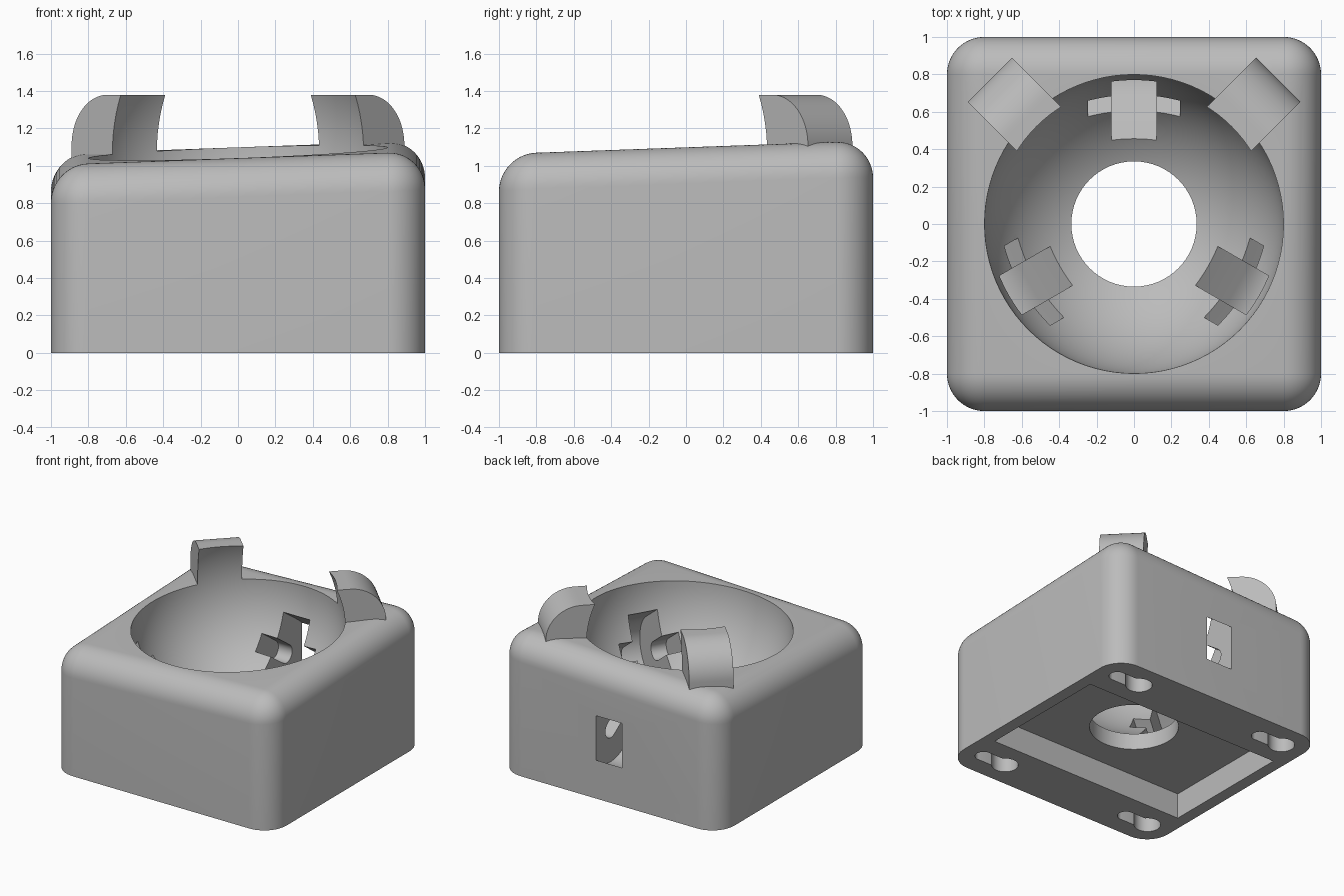
import bpy, bmesh
from math import radians, sin, cos, pi
from mathutils import Matrix

cube = bpy.data.objects.get("Cube")
if cube:
    bpy.data.objects.remove(cube, do_unlink=True)

BALL_R = 0.8
BALL_Z = 1.07
SLOPE = 0.036

grey = bpy.data.materials.new("light_grey")
grey.use_nodes = True
colour = (0.5, 0.5, 0.5, 1)
grey.diffuse_color = colour
grey.node_tree.nodes["Principled BSDF"].inputs["Base Color"].default_value = colour


def make_object(name, bm):
    bmesh.ops.recalc_face_normals(bm, faces=bm.faces)
    mesh = bpy.data.meshes.new(name)
    bm.to_mesh(mesh)
    bm.free()
    mesh.materials.append(grey)
    obj = bpy.data.objects.new(name, mesh)
    bpy.context.collection.objects.link(obj)
    return obj


def arc(cx, cy, r, start, end, steps=20):
    """Points on an arc, angles in degrees."""
    angles = [radians(start + (end - start) * i / steps) for i in range(steps + 1)]
    return [(cx + r * cos(a), cy + r * sin(a)) for a in angles]


def prism(name, profile, width, matrix):
    """Profile in the local y-z plane, extruded along x."""
    bm = bmesh.new()
    face = bm.faces.new([bm.verts.new((-width / 2, y, z)) for y, z in profile])
    side = bmesh.ops.extrude_face_region(bm, geom=[face])["geom"]
    verts = [v for v in side if isinstance(v, bmesh.types.BMVert)]
    bmesh.ops.translate(bm, vec=(width, 0, 0), verts=verts)
    bm.transform(matrix)
    return make_object(name, bm)


def cylinder(name, r, x, y, z0, z1):
    bm = bmesh.new()
    bmesh.ops.create_cone(bm, cap_ends=True, segments=64, radius1=r, radius2=r, depth=z1 - z0,
                          matrix=Matrix.Translation((x, y, (z0 + z1) / 2)))
    return make_object(name, bm)


def box(name, x0, x1, y0, y1, z0, z1):
    profile = [(y0, z0), (y1, z0), (y1, z1), (y0, z1)]
    return prism(name, profile, x1 - x0, Matrix.Translation(((x0 + x1) / 2, 0, 0)))


def combine(target, tool, operation="DIFFERENCE"):
    mod = target.modifiers.new(operation.title(), "BOOLEAN")
    mod.operation = operation
    mod.solver = "EXACT"
    mod.object = tool
    bpy.context.view_layer.objects.active = target
    bpy.ops.object.modifier_apply(modifier=mod.name)
    bpy.data.objects.remove(tool, do_unlink=True)


# Housing: block with a slanted top, rounded everywhere but the base
bm = bmesh.new()
bmesh.ops.create_cube(bm, size=2)
for v in bm.verts:
    v.co.z = 0 if v.co.z < 0 else BALL_Z + SLOPE * (v.co.x + v.co.y)
edges = [e for e in bm.edges if max(v.co.z for v in e.verts) > 0.5]
bmesh.ops.bevel(bm, geom=edges, offset=0.2, offset_type="OFFSET", segments=14,
                profile=0.5, affect="EDGES", clamp_overlap=False)
housing = make_object("housing", bm)

# Two retaining claws at the back corners
claw = [(0.6, 1.0), (1.09, 1.0)] + arc(0.82, 1.11, 0.27, 0, 90) + [(0.6, 1.38)]
for angle in (45, -45):
    turn = Matrix.Rotation(radians(angle), 4, "Z")
    combine(housing, prism("claw", claw, 0.336, turn), "UNION")

# Ball socket
bm = bmesh.new()
bmesh.ops.create_uvsphere(bm, u_segments=96, v_segments=48, radius=BALL_R,
                          matrix=Matrix.Translation((0, 0, BALL_Z)))
combine(housing, make_object("ball_cutter", bm))

# Base pocket and the round opening above it
combine(housing, box("pocket_cutter", -0.9, 0.9, -0.56, 0.56, -0.1, 0.21))
combine(housing, cylinder("opening_cutter", 0.335, 0, 0, 0.1, 0.6))


# Three roller seats: wheel slot plus a wider axle slot, both round-ended
def slot(r):
    return [(0.5, -r)] + arc(0.985, 0, r, -90, 90) + [(0.5, r)]


for angle in (0, 120, -120):
    place = (Matrix.Translation((0, 0, BALL_Z)) @ Matrix.Rotation(radians(angle), 4, "Z")
             @ Matrix.Rotation(radians(-35.5), 4, "X"))
    combine(housing, prism("wheel_cutter", slot(0.27), 0.24, place))
    combine(housing, prism("axle_cutter", slot(0.073), 0.49, place))

# Keyhole mounts in the four corners of the base
for x in (-0.7, 0.7):
    for y in (-0.785, 0.785):
        combine(housing, cylinder("key_head_cutter", 0.1, x - 0.09, y, -0.1, 0.2))
        combine(housing, box("key_slot_cutter", x - 0.09, x + 0.12, y - 0.064, y + 0.064, -0.1, 0.199))
        combine(housing, cylinder("key_end_cutter", 0.065, x + 0.12, y, -0.1, 0.198))

# Smooth shading with sharp cut edges
bpy.ops.object.select_all(action="DESELECT")
housing.select_set(True)
bpy.context.view_layer.objects.active = housing
bpy.ops.object.shade_smooth_by_angle(angle=radians(30))
